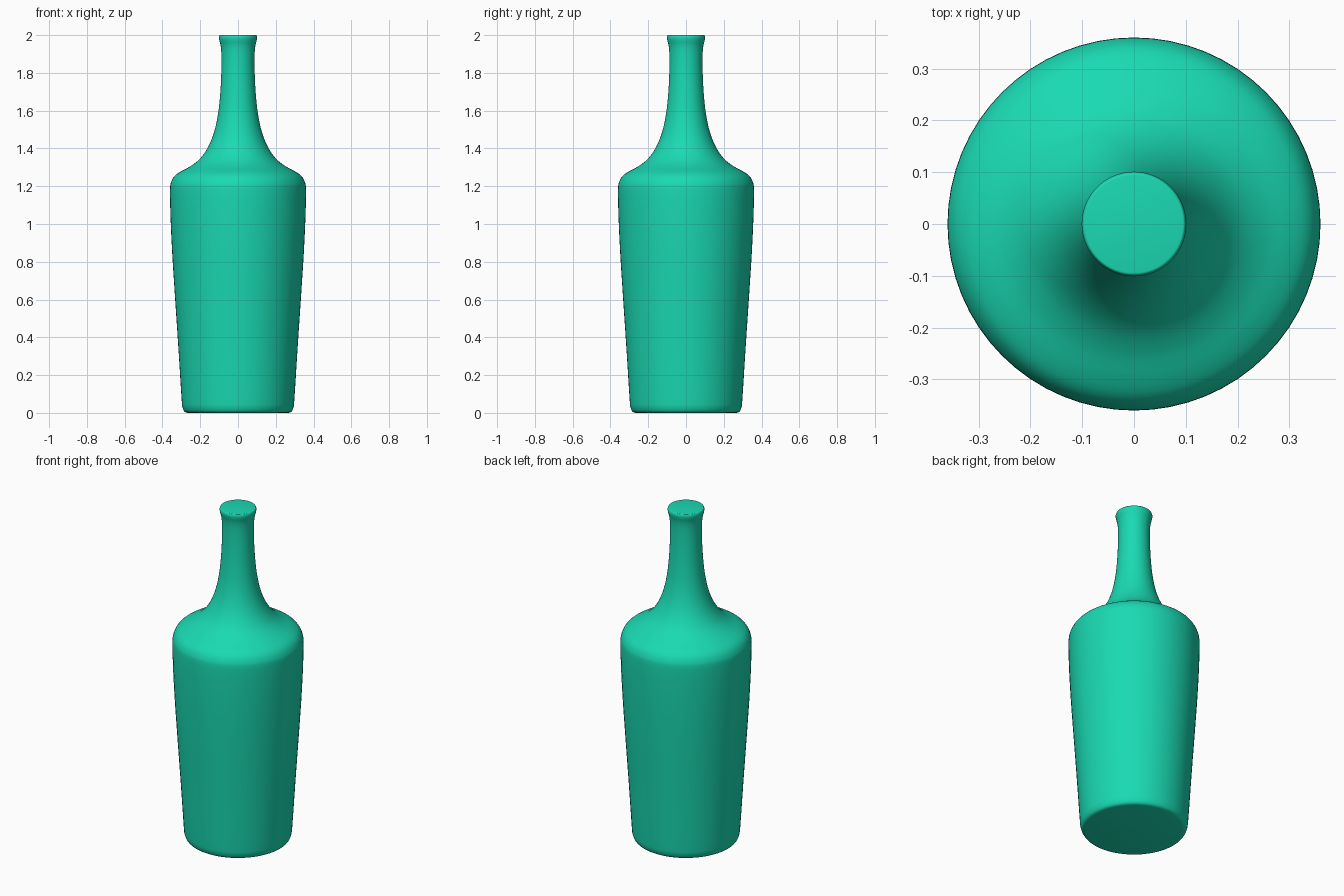
import bpy, bmesh, math
from mathutils import Vector

if "Cube" in bpy.data.objects:
    bpy.data.objects.remove(bpy.data.objects["Cube"])

SEGMENTS = 64
STEPS = 3

# Half outline of the bottle: (radius, height) from foot to rim
outline = [
    (0.265, 0.0), (0.283, 0.006), (0.294, 0.03), (0.299, 0.08),
    (0.316, 0.35), (0.334, 0.62), (0.348, 0.84), (0.357, 1.03), (0.360, 1.18),
    (0.354, 1.222), (0.335, 1.255), (0.300, 1.280), (0.250, 1.307),
    (0.200, 1.347), (0.158, 1.408), (0.127, 1.485), (0.106, 1.58),
    (0.094, 1.69), (0.088, 1.81), (0.088, 1.90), (0.092, 1.945),
    (0.099, 1.972), (0.101, 1.988), (0.098, 1.998), (0.094, 2.0),
]


def smooth_outline(points, steps):
    """Catmull-Rom curve through the outline points."""
    p = [Vector(q) for q in [points[0], *points, points[-1]]]
    result = []
    for a, b, c, d in zip(p, p[1:], p[2:], p[3:]):
        for i in range(steps):
            t = i / steps
            result.append(0.5 * (2 * b + (c - a) * t
                                 + (2 * a - 5 * b + 4 * c - d) * t ** 2
                                 + (3 * b - a - 3 * c + d) * t ** 3))
    return result + [p[-1]]


def lathe(name, points, color):
    """Revolve the outline about z and cap both ends."""
    bm = bmesh.new()
    rings = []
    for r, z in points:
        angles = [2 * math.pi * i / SEGMENTS for i in range(SEGMENTS)]
        rings.append([bm.verts.new((r * math.cos(a), r * math.sin(a), max(0, min(2, z))))
                      for a in angles])
    for low, high in zip(rings, rings[1:]):
        for i in range(SEGMENTS):
            j = (i + 1) % SEGMENTS
            bm.faces.new((low[i], low[j], high[j], high[i]))
    bm.faces.new(rings[0][::-1])
    bm.faces.new(rings[-1])
    mesh = bpy.data.meshes.new(name)
    bm.to_mesh(mesh)
    bm.free()
    obj = bpy.data.objects.new(name, mesh)
    bpy.context.collection.objects.link(obj)
    mat = bpy.data.materials.new(name + "_green")
    mat.diffuse_color = color
    mat.use_nodes = True
    mat.node_tree.nodes["Principled BSDF"].inputs["Base Color"].default_value = mat.diffuse_color
    mesh.materials.append(mat)
    bpy.context.view_layer.objects.active = obj
    obj.select_set(True)
    bpy.ops.object.shade_smooth_by_angle(angle=math.radians(40))
    return obj


# Bottle: foot, tapered body, shoulder, neck and rim in one revolved surface
lathe("bottle", smooth_outline(outline, STEPS), (0.01, 0.70, 0.45, 1))
